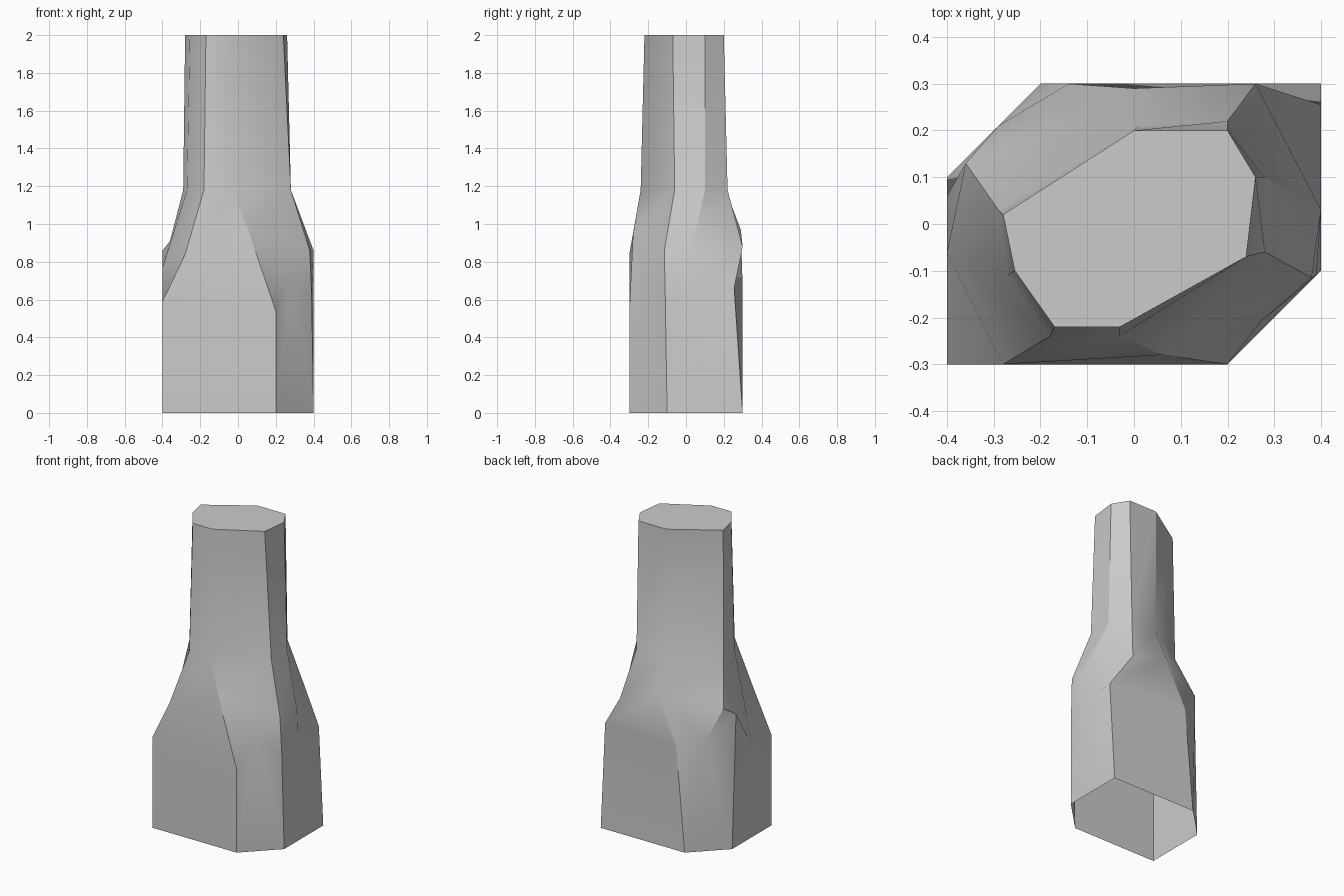
import bpy
import bmesh
from math import radians

cube = bpy.data.objects.get("Cube")
if cube:
    bpy.data.objects.remove(cube, do_unlink=True)

# One plain grey stone colour
stone = bpy.data.materials.new("stone_grey")
stone.use_nodes = True
grey = (0.6, 0.6, 0.6, 1)
stone.diffuse_color = grey
stone.node_tree.nodes["Principled BSDF"].inputs["Base Color"].default_value = grey

# Cross-sections in hundredths, counter-clockwise from the front left corner:
# front_left, front, right_front, right, right_back, back, left_back, left
base = [(-40, -30), (20, -30), (40, -10), (40, 10),
        (40, 30), (-20, 30), (-40, 10), (-40, -10)]
lower = [(-40, -30, 59), (20, -30, 54), (39, -11, 62), (40, 4, 65),
         (40, 25.5, 66), (-14, 30, 67), (-40, 6, 86), (-40, -10, 60)]
shoulder = [(-28, -30, 84), (6, -28, 95), (38, -11.5, 86), (40, 3, 86),
            (26, 30, 88), (0, 29, 97), (-36, 13, 91), (-40, -6, 77)]
neck = [(-18, -24), (-3, -24), (28, -6), (28, 10),
        (20, 22), (1, 21), (-29, 3), (-27, -11)]
top = [(-17, -22), (-3, -22), (24, -7), (26, 10),
       (20, 20), (0, 20), (-28, 2), (-25.5, -10)]

# Dents in the two chamfered sides, keyed by the column they follow
dents = {1: (27, -21, 72), 5: (-29, 21, 71)}


def at_height(outline, z):
    return [(x, y, z) for x, y in outline]


def add_ring(bm, points):
    return [add_point(bm, p) for p in points]


def add_point(bm, point):
    return bm.verts.new([value / 100 for value in point])


def bridge(bm, low, high, skip=()):
    """Join two rings with quads, leaving out the skipped columns."""
    for i in range(len(low)):
        j = (i + 1) % len(low)
        if i not in skip:
            bm.faces.new((low[i], low[j], high[j], high[i]))


def build_pillar():
    bm = bmesh.new()
    foot = add_ring(bm, at_height(base, 0))
    belly = add_ring(bm, lower)
    collar = add_ring(bm, shoulder)
    throat = add_ring(bm, at_height(neck, 118))
    crown = add_ring(bm, at_height(top, 200))

    # Walls, with the bottom left open
    bridge(bm, foot, belly, dents)
    bridge(bm, belly, collar, dents)
    bridge(bm, collar, throat)
    bridge(bm, throat, crown)

    # Chamfered sides fan out around their dents
    for i, point in dents.items():
        j = i + 1
        dent = add_point(bm, point)
        rim = [foot[i], foot[j], belly[j], collar[j], collar[i], belly[i]]
        for first, second in zip(rim, rim[1:] + rim[:1]):
            bm.faces.new((first, second, dent))

    # Flat cap
    bm.faces.new(crown)

    mesh = bpy.data.meshes.new("stone_pillar")
    bm.to_mesh(mesh)
    bm.free()
    mesh.materials.append(stone)
    pillar = bpy.data.objects.new("stone_pillar", mesh)
    bpy.context.collection.objects.link(pillar)
    return pillar


pillar = build_pillar()
bpy.ops.object.select_all(action="DESELECT")
pillar.select_set(True)
bpy.context.view_layer.objects.active = pillar
bpy.ops.object.shade_smooth_by_angle(angle=radians(30))
